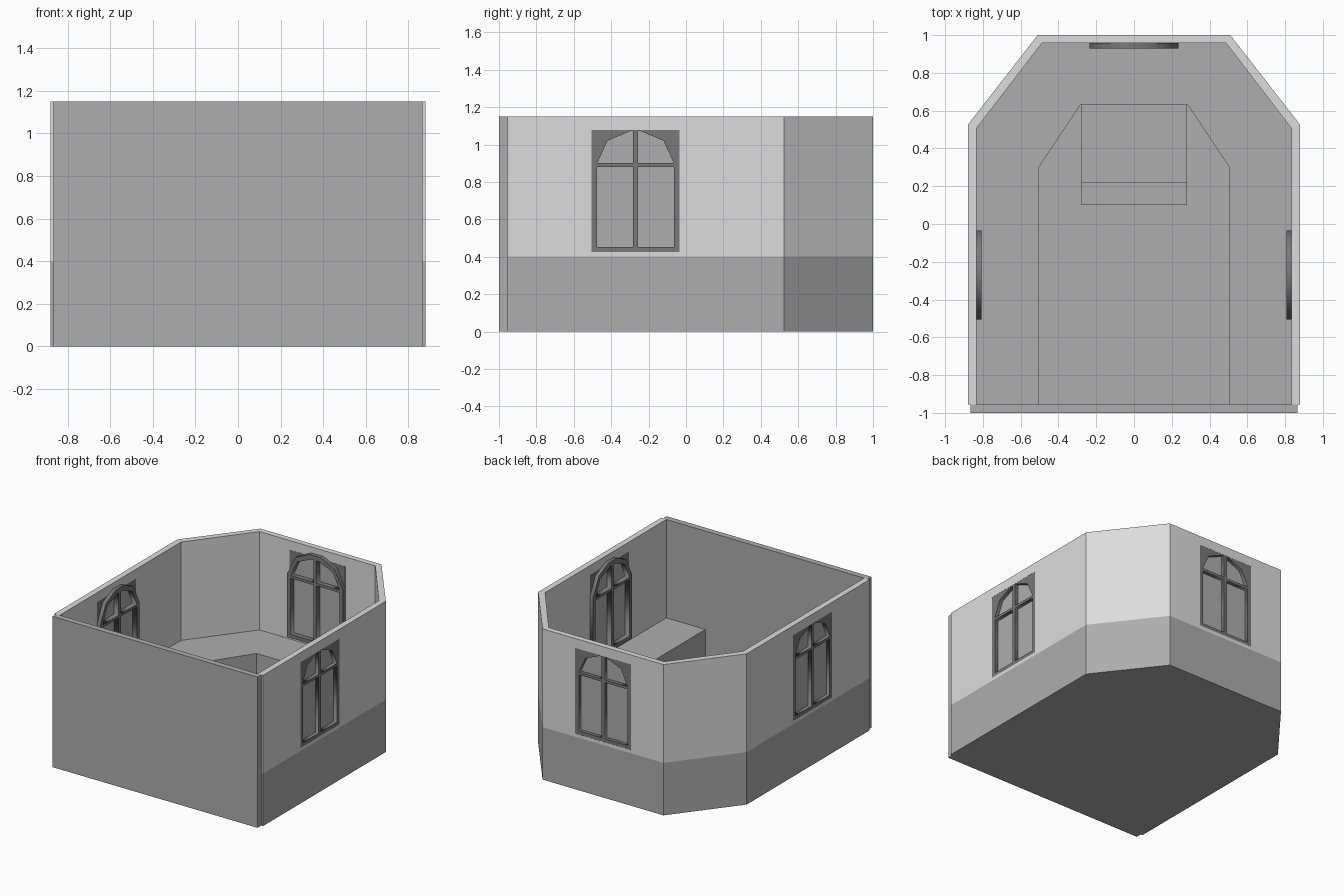
import bpy, bmesh
from mathutils import Matrix, Vector

if "Cube" in bpy.data.objects:
    bpy.data.objects.remove(bpy.data.objects["Cube"], do_unlink=True)


def material(name, value):
    m = bpy.data.materials.new(name)
    m.use_nodes = True
    col = (value, value, value, 1)
    m.diffuse_color = col
    m.node_tree.nodes["Principled BSDF"].inputs["Base Color"].default_value = col
    return m


PALE = material("pale grey plaster", 0.72)
STONE = material("mid grey stone", 0.42)
FRAME = material("dark grey frame", 0.19)


def add_object(name, mesh, mat):
    mesh.materials.clear()
    mesh.materials.append(mat)
    ob = bpy.data.objects.new(name, mesh)
    bpy.context.collection.objects.link(ob)
    return ob


def prism(name, outline, z0, z1, mat):
    """Extrude a plan outline from z0 to z1."""
    bm = bmesh.new()
    face = bm.faces.new([bm.verts.new((x, y, z0)) for x, y in outline])
    top = bmesh.ops.extrude_face_region(bm, geom=[face])["geom"]
    bmesh.ops.translate(bm, vec=(0, 0, z1 - z0),
                        verts=[v for v in top if isinstance(v, bmesh.types.BMVert)])
    bmesh.ops.recalc_face_normals(bm, faces=bm.faces)
    mesh = bpy.data.meshes.new(name)
    bm.to_mesh(mesh)
    bm.free()
    return add_object(name, mesh, mat)


def rect(x0, x1, y0, y1):
    return [(x0, y0), (x1, y0), (x1, y1), (x0, y1)]


def mirrored(half):
    """Complete a symmetric path from its +x half."""
    return half + [(-x, y) for x, y in reversed(half)]


# Plan outlines, open towards the front
FRONT = -0.955
outer = mirrored([(0.88, FRONT), (0.88, 0.525), (0.51, 1.0)])
inner = mirrored([(0.835, FRONT), (0.835, 0.505), (0.488, 0.957)])
pit = mirrored([(0.505, FRONT), (0.505, 0.30), (0.285, 0.63)])

# Floor, raised platform, walls
prism("floor_slab", outer, 0, 0.05, STONE)
prism("raised_platform", outer + pit[::-1], 0.05, 0.4, STONE)
walls = prism("upper_walls", outer + inner[::-1], 0.4, 1.15, PALE)
prism("front_wall", rect(-0.865, 0.865, -1.0, FRONT), 0, 1.15, STONE)

# Low steps in the pit
for i, (y, h) in enumerate([(-0.06, 0.055), (0.10, 0.12), (0.22, 0.19)]):
    prism(f"step_{i + 1}", rect(-0.28, 0.28, y, 0.63), 0.05, h, STONE)

# Window shapes: x along the wall, y is height
W, SILL, HEAD = 0.235, 0.425, 1.078
plate = rect(-W, W, SILL, HEAD)
arch = mirrored([(W, SILL), (W, 0.91), (0.165, 1.05), (0.05, 1.105)])
low_pane = rect(0.014, 0.205, 0.452, 0.88)
top_pane = [(0.014, 0.90), (0.205, 0.90), (0.15, 1.02), (0.03, 1.071), (0.014, 1.071)]
panes = [[(s * x, y) for x, y in p] for p in (low_pane, top_pane) for s in (1, -1)]


def slab(name, loops, depth0, depth1, mat, place):
    """Filled shape with holes, between two depths along the wall normal."""
    cu = bpy.data.curves.new(name, "CURVE")
    cu.dimensions = "2D"
    cu.fill_mode = "BOTH"
    cu.extrude = abs(depth1 - depth0) / 2
    for loop in loops:
        sp = cu.splines.new("POLY")
        sp.points.add(len(loop) - 1)
        for p, (x, y) in zip(sp.points, loop):
            p.co = (x, y, 0, 1)
        sp.use_cyclic_u = True
    tmp = bpy.data.objects.new(name, cu)
    bpy.context.collection.objects.link(tmp)
    dg = bpy.context.evaluated_depsgraph_get()
    mesh = bpy.data.meshes.new_from_object(tmp.evaluated_get(dg))
    bpy.data.objects.remove(tmp, do_unlink=True)
    bm = bmesh.new()
    bm.from_mesh(mesh)
    bmesh.ops.remove_doubles(bm, verts=bm.verts, dist=0.0001)
    bmesh.ops.recalc_face_normals(bm, faces=bm.faces)
    bm.to_mesh(mesh)
    bm.free()
    mesh.transform(place @ Matrix.Translation((0, 0, (depth0 + depth1) / 2)))
    return add_object(name, mesh, mat)


# Three windows: left, right and back
cutters = []
for side, normal, centre in [("left", (1, 0, 0), (0.88, -0.27, 0)),
                             ("right", (-1, 0, 0), (-0.88, -0.27, 0)),
                             ("back", (0, 1, 0), (0, 1.0, 0))]:
    n, up = Vector(normal), Vector((0, 0, 1))
    place = Matrix((up.cross(n), up, n)).transposed().to_4x4()
    place.translation = Vector(centre)
    cutters.append(slab(side + "_cutter", [plate], -0.1, 0.1, FRAME, place))
    slab(side + "_window_frame", [plate] + panes, -0.044, -0.001, FRAME, place)
    slab(side + "_inner_arch", [arch] + panes, -0.072, -0.043, FRAME, place)
    slab(side + "_window_glass", [rect(-0.22, 0.22, 0.44, 1.075)], -0.034, -0.028, STONE, place)

# Cut the window openings
for c in cutters:
    c.hide_render = True
    mod = walls.modifiers.new("opening", "BOOLEAN")
    mod.operation = "DIFFERENCE"
    mod.solver = "EXACT"
    mod.object = c
dg = bpy.context.evaluated_depsgraph_get()
cut = bpy.data.meshes.new_from_object(walls.evaluated_get(dg))
walls.modifiers.clear()
walls.data = cut
cut.materials.clear()
cut.materials.append(PALE)
for p in cut.polygons:
    p.material_index = 0
for c in cutters:
    bpy.data.objects.remove(c, do_unlink=True)
